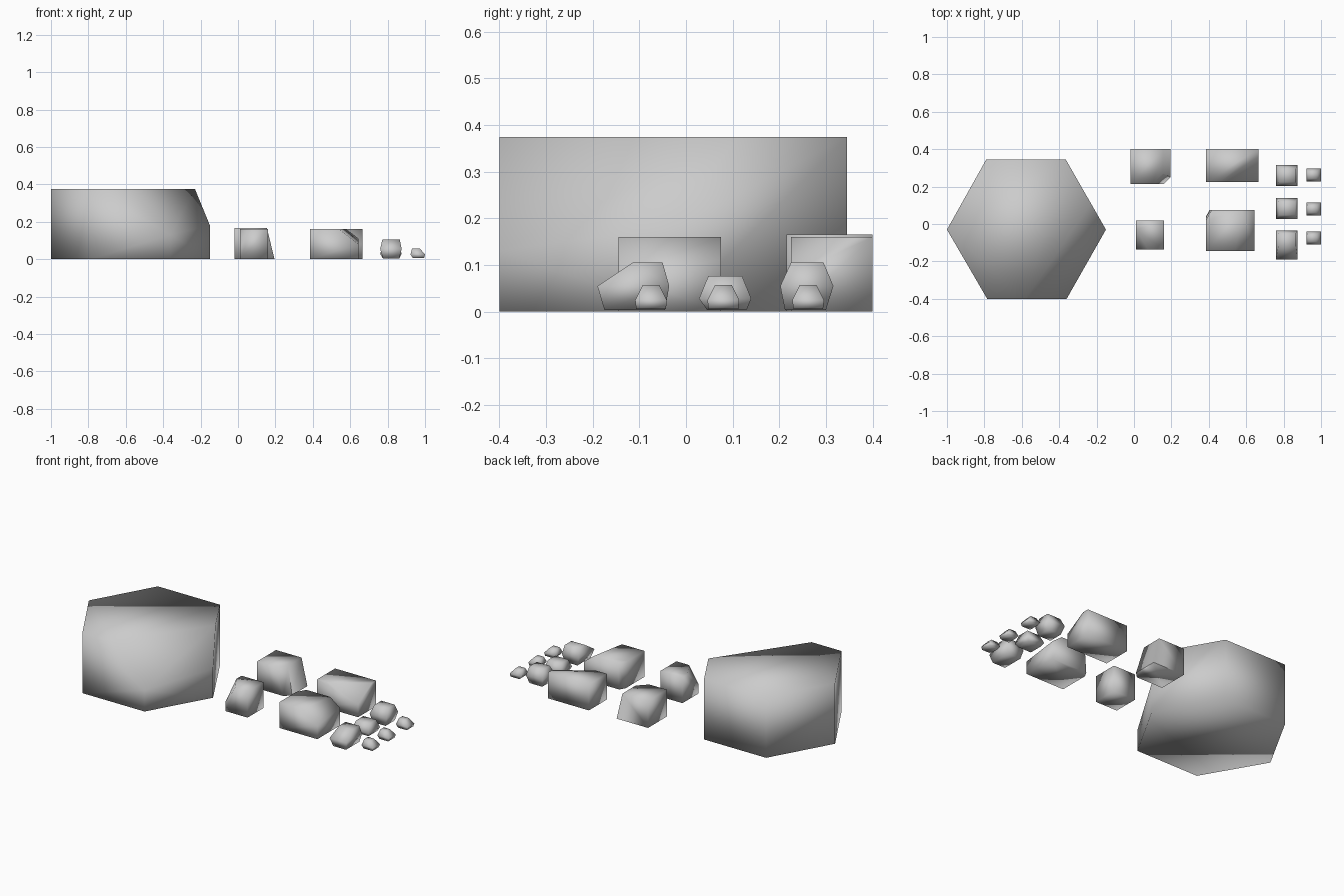
import bpy, bmesh
from mathutils import Vector

if "Cube" in bpy.data.objects:
    bpy.data.objects.remove(bpy.data.objects["Cube"])


def rect(x0, x1, y0, y1, z):
    return [(x0, y0, z), (x1, y0, z), (x1, y1, z), (x0, y1, z)]


def box(x0, x1, y0, y1, h):
    return rect(x0, x1, y0, y1, 0) + rect(x0, x1, y0, y1, h)


def rock(name, points, cuts=()):
    """Convex stone from points, sliced by planes given as three points."""
    bm = bmesh.new()
    for p in points:
        bm.verts.new(p)
    bmesh.ops.convex_hull(bm, input=bm.verts[:])
    bmesh.ops.dissolve_limit(bm, angle_limit=0.02, verts=bm.verts[:], edges=bm.edges[:])
    mid = sum((Vector(p) for p in points), Vector()) / len(points)
    for a, b, c in cuts:
        a, b, c = Vector(a), Vector(b), Vector(c)
        n = (b - a).cross(c - a).normalized()
        if n.dot(mid - a) > 0:
            n = -n
        bmesh.ops.bisect_plane(bm, geom=bm.verts[:] + bm.edges[:] + bm.faces[:],
                               plane_co=a, plane_no=n, clear_outer=True)
        bmesh.ops.holes_fill(bm, edges=[e for e in bm.edges if e.is_boundary], sides=0)
    bmesh.ops.recalc_face_normals(bm, faces=bm.faces[:])
    for f in bm.faces:
        f.smooth = True
    me = bpy.data.meshes.new(name)
    bm.to_mesh(me)
    bm.free()
    ob = bpy.data.objects.new(name, me)
    bpy.context.collection.objects.link(ob)


# Boulder: hexagonal block with the front right top corner sliced away
hexagon = [(-1, -.03), (-.785, -.4), (-.36, -.4), (-.15, -.03), (-.365, .345), (-.79, .345)]
rock("boulder", [(x, y, z) for z in (0, .375) for x, y in hexagon],
     [[(-.58, -.4, .375), (-.23, .11, .375), (-.15, -.03, .18)]])

# Blocky rocks
rock("block_rock_front", box(.01, .16, -.135, .02, .16),
     [[(.01, -.135, .06), (.075, -.135, .16), (.01, -.03, .16)]])
rock("block_rock_back", box(-.02, .195, .215, .4, .166),
     [[(.195, .215, 0), (.195, .4, 0), (.155, .4, .166)],
      [(.16, .215, 0), (.195, .25, 0), (.10, .215, .166)]])
rock("long_rock_front", box(.385, .645, -.145, .075, .16),
     [[(.54, -.145, .16), (.645, -.145, .08), (.645, .075, .11)],
      [(.385, .02, .16), (.415, .075, .16), (.385, .04, 0)]])
rock("long_rock_back", box(.385, .665, .225, .4, .16),
     [[(.46, .225, .16), (.665, .36, .16), (.665, .225, .08)]])


# Pebbles: three stacked rectangles, widest in the middle
def pebble(name, bottom, middle, top, zs):
    rock(name, [p for r, z in zip((bottom, middle, top), zs) for p in rect(*r, z)])


pebble("pebble_back", (.775, .862, .212, .3), (.76, .875, .202, .316),
       (.775, .865, .225, .295), (.004, .055, .105))
pebble("pebble_middle", (.775, .862, .045, .13), (.76, .875, .028, .14),
       (.775, .862, .048, .12), (.004, .028, .077))
pebble("pebble_front", (.775, .862, -.175, -.045), (.76, .875, -.19, -.036),
       (.772, .865, -.115, -.05), (.004, .055, .105))

# Smallest stones
for name, y in (("chip_back", .262), ("chip_middle", .08), ("chip_front", -.075)):
    pebble(name, (.935, .995, y - .032, y + .032), (.922, 1.0, y - .034, y + .034),
           (.93, .972, y - .018, y + .018), (.006, .025, .057))
